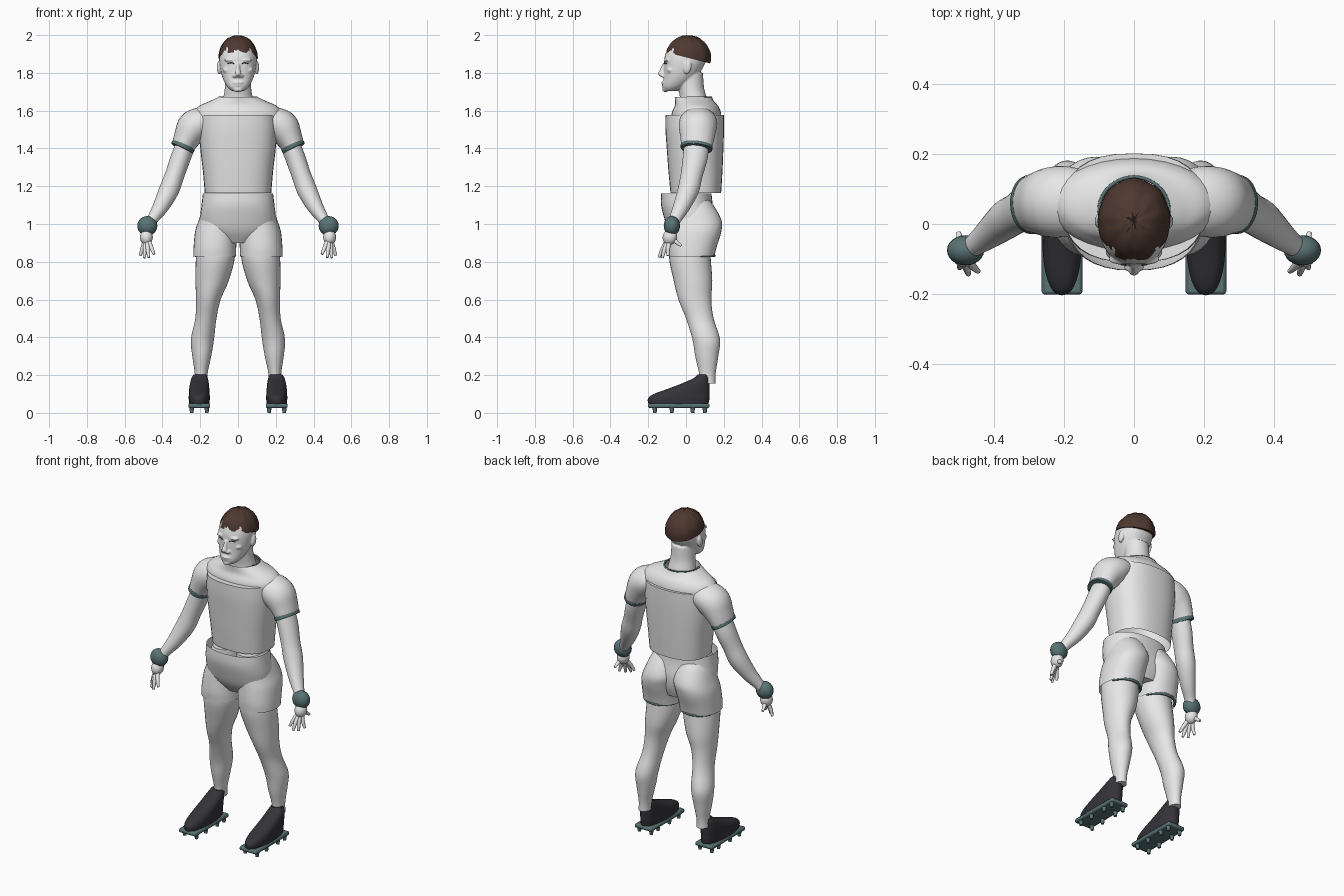
import bpy, bmesh, math, random
from mathutils import Vector, Matrix

if "Cube" in bpy.data.objects:
    bpy.data.objects.remove(bpy.data.objects["Cube"])
random.seed(4)


def material(name, rgb):
    m = bpy.data.materials.new(name)
    m.use_nodes = True
    m.diffuse_color = (*rgb, 1)
    m.node_tree.nodes["Principled BSDF"].inputs["Base Color"].default_value = (*rgb, 1)
    return m


pale = material("pale grey", (0.8, 0.8, 0.8))
teal = material("slate teal", (0.1, 0.17, 0.175))
brown = material("dark brown", (0.075, 0.04, 0.03))
black = material("charcoal", (0.035, 0.033, 0.04))
orange = material("lace orange", (0.6, 0.22, 0.05))


def finish(name, bm, mat, mirror=False, angle=50):
    bmesh.ops.recalc_face_normals(bm, faces=bm.faces)
    me = bpy.data.meshes.new(name)
    bm.to_mesh(me)
    bm.free()
    me.materials.append(mat)
    ob = bpy.data.objects.new(name, me)
    bpy.context.collection.objects.link(ob)
    bpy.context.view_layer.objects.active = ob
    bpy.ops.object.select_all(action="DESELECT")
    ob.select_set(True)
    bpy.ops.object.shade_smooth_by_angle(angle=math.radians(angle))
    if mirror:
        ob.modifiers.new("mirror", "MIRROR").use_mirror_merge = False
    return ob


def spline(rows, steps):
    """Catmull-Rom through rows of equal length."""
    out = []
    for i in range(len(rows) - 1):
        p0, p1, p2 = rows[max(i - 1, 0)], rows[i], rows[i + 1]
        p3 = rows[min(i + 2, len(rows) - 1)]
        for s in range(steps):
            t = s / steps
            out.append([0.5 * (2 * b + (c - a) * t + (2 * a - 5 * b + 4 * c - d) * t * t
                               + (3 * b - a - 3 * c + d) * t ** 3)
                        for a, b, c, d in zip(p0, p1, p2, p3)])
    return out + [list(rows[-1])]


def loft(bm, rows, follow=False, power=2, steps=4, sides=32, caps=(True, True)):
    """Rows are x, y, z, radius across, radius front to back."""
    rows = spline(rows, steps)
    rings = []
    for i, (x, y, z, a, b) in enumerate(rows):
        u, v = Vector((1, 0, 0)), Vector((0, 1, 0))
        if follow:
            t = Vector(rows[min(i + 1, len(rows) - 1)][:3]) - Vector(rows[max(i - 1, 0)][:3])
            u = v.cross(t).normalized()
            v = t.cross(u).normalized()
        ring = []
        for k in range(sides):
            c, s = math.cos(math.tau * k / sides), math.sin(math.tau * k / sides)
            cu = math.copysign(abs(c) ** (2 / power), c) * a
            sv = math.copysign(abs(s) ** (2 / power), s) * b
            ring.append(bm.verts.new(Vector((x, y, z)) + u * cu + v * sv))
        rings.append(ring)
    for r, q in zip(rings, rings[1:]):
        for k in range(sides):
            j = (k + 1) % sides
            bm.faces.new((r[k], r[j], q[j], q[k]))
    for ring, cap in zip((rings[0], rings[-1]), caps):
        if cap:
            bm.faces.new(ring)


def part(name, rows, mat, mirror=False, **kw):
    bm = bmesh.new()
    loft(bm, rows, **kw)
    return finish(name, bm, mat, mirror)


def ball(bm, centre, radii, tilt=0, seg=24):
    m = (Matrix.Translation(centre) @ Matrix.Rotation(tilt, 4, "X")
         @ Matrix.Diagonal((*radii, 1)))
    return bmesh.ops.create_uvsphere(bm, u_segments=seg, v_segments=seg // 2, radius=1, matrix=m)


def cord(name, points, depth, mat, mirror=False):
    cu = bpy.data.curves.new(name, "CURVE")
    cu.dimensions = "3D"
    cu.bevel_depth, cu.bevel_resolution, cu.use_fill_caps = depth, 2, True
    sp = cu.splines.new("POLY")
    sp.points.add(len(points) - 1)
    for p, co in zip(sp.points, points):
        p.co = (*co, 1)
    cu.materials.append(mat)
    ob = bpy.data.objects.new(name, cu)
    bpy.context.collection.objects.link(ob)
    if mirror:
        ob.modifiers.new("mirror", "MIRROR")


def arc(cx, cy, z, rx, ry, start, end, n=24):
    angles = [math.radians(start + (end - start) * i / n) for i in range(n + 1)]
    return [(cx + rx * math.cos(a), cy + ry * math.sin(a), z) for a in angles]


# Head, neck and facial features fused into one skin
bm = bmesh.new()
loft(bm, [(0, -.08, 1.705, .035, .035), (0, -.062, 1.73, .06, .062), (0, -.03, 1.78, .084, .088),
          (0, -.01, 1.84, .097, .106), (0, .0, 1.89, .097, .112), (0, .005, 1.94, .08, .095),
          (0, .005, 1.97, .045, .055)], power=2.2)
loft(bm, [(0, .045, 1.58, .1, .08), (0, .04, 1.66, .08, .072), (0, .028, 1.72, .07, .068),
          (0, .02, 1.8, .068, .07)])
loft(bm, [(0, -.112, 1.85, .01, .012), (0, -.123, 1.82, .011, .014),
          (0, -.13, 1.795, .017, .018), (0, -.12, 1.778, .016, .012)], sides=16)
ball(bm, (0, -.116, 1.748), (.03, .015, .009))
ball(bm, (0, -.112, 1.735), (.026, .016, .009))
ball(bm, (0, -.108, 1.712), (.026, .018, .014))
for s in (-1, 1):
    ball(bm, (s * .04, -.1, 1.868), (.034, .016, .009))
    ball(bm, (s * .018, -.122, 1.785), (.011, .013, .01))
    ball(bm, (s * .055, -.08, 1.815), (.026, .022, .018))
    ball(bm, (s * .1, .008, 1.828), (.012, .02, .036), -.2)
head = finish("head", bm, pale)
rm = head.modifiers.new("fuse", "REMESH")
rm.mode, rm.voxel_size, rm.use_smooth_shade = "VOXEL", .005, True
sm = head.modifiers.new("soften", "SMOOTH")
sm.iterations, sm.factor = 3, .5

# Eyelid lines
cord("eyelids", [(.022, -.117, 1.849), (.036, -.115, 1.854), (.054, -.103, 1.849)], .0025, brown, True)

# Hair cap with a rim that drops toward the back
bm = bmesh.new()
ball(bm, (0, .01, 1.88), (.103, .12, .118), seg=48)
for v in bm.verts:
    d = Vector(v.co) - Vector((0, .01, 1.88))
    v.co += d * (random.uniform(-.01, .02) + .012 * math.sin(9 * math.atan2(d.y, d.x)) * (abs(d.z) < .11))
bmesh.ops.bisect_plane(bm, geom=bm.verts[:] + bm.edges[:] + bm.faces[:], plane_co=(0, 0, 1.882),
                       plane_no=(0, .25, 1), clear_inner=True)
bmesh.ops.holes_fill(bm, edges=[e for e in bm.edges if e.is_boundary], sides=0)
for v in bm.verts:
    v.co.z = min(v.co.z, 2)
finish("hair", bm, brown)

# Shirt: body tube, shoulder yoke and sleeves
part("shirt_body", [(0, .052, 1.163, .176, .134), (0, .05, 1.28, .186, .143), (0, .048, 1.4, .2, .15),
                    (0, .046, 1.5, .205, .155), (0, .046, 1.578, .2, .155)],
     pale, power=2.5, caps=(False, True))
part("shirt_yoke", [(0, .06, 1.45, .2, .11), (0, .055, 1.55, .235, .13), (0, .055, 1.59, .235, .13),
                    (0, .055, 1.625, .205, .115), (0, .045, 1.65, .15, .103), (0, .038, 1.673, .102, .098)],
     pale, caps=(True, False))
part("sleeves", [(.13, .065, 1.555, .06, .085), (.19, .065, 1.54, .08, .1), (.235, .062, 1.51, .09, .1),
                 (.27, .06, 1.455, .072, .09), (.296, .056, 1.4, .058, .08)],
     pale, True, follow=True, caps=(True, False))
part("sleeve_bands", [(.288, .057, 1.417, .063, .084), (.292, .056, 1.408, .064, .085),
                      (.297, .055, 1.398, .063, .084)], teal, True, follow=True)
cord("collar_trim", arc(0, .038, 1.671, .1, .096, -20, 200), .005, teal)

# Arms
part("arms", [(.26, .058, 1.46, .05, .065), (.3, .05, 1.36, .053, .066), (.335, .03, 1.26, .051, .058),
              (.365, .012, 1.18, .053, .056), (.41, -.025, 1.09, .042, .044),
              (.455, -.06, 1.02, .029, .032), (.482, -.08, .96, .026, .03)], pale, True, follow=True)

# Wristbands
bm = bmesh.new()
ball(bm, (.48, -.075, .99), (.053, .043, .052))
finish("wristbands", bm, teal, True)

# Hands: palm, four fingers and a thumb
bm = bmesh.new()
palm = Vector((.485, -.085, .93))
ball(bm, palm, (.034, .038, .042), -.35)
for tip in ((.518, -.095, .832), (.497, -.125, .82), (.472, -.143, .822), (.444, -.135, .84), (.5, -.025, .885)):
    tip = Vector(tip)
    root = palm.lerp(tip, .2) + Vector((0, 0, .005))
    mid = root.lerp(tip, .55) + Vector((0, -.004, 0))
    loft(bm, [(*root, .012, .013), (*mid, .011, .011), (*tip, .007, .007)], follow=True, sides=12)
finish("hands", bm, pale, True)

# Shorts: open waist, two legs, hem trim at the back
part("shorts_waist", [(0, .04, .9, .1, .09), (0, .03, .96, .185, .12), (0, .02, 1.03, .2, .135),
                      (0, .005, 1.1, .193, .137), (0, .002, 1.162, .186, .133)],
     pale, power=2.3, caps=(True, False))
part("shorts_legs", [(.124, .03, .828, .113, .12), (.122, .035, .88, .113, .128), (.115, .05, .96, .112, .137),
                     (.1, .053, 1.02, .108, .135), (.09, .03, 1.1, .09, .115), (.08, .01, 1.15, .07, .09)],
     pale, True, power=2.2, caps=(False, True))
cord("hem_trim", arc(.124, .03, .832, .108, .118, 25, 155), .008, teal, True)

# Legs
part("legs", [(.115, .025, .95, .09, .1), (.119, .02, .83, .103, .11), (.137, .037, .7, .088, .102),
              (.157, .047, .6, .065, .087), (.17, .073, .5, .056, .073), (.188, .107, .39, .061, .073),
              (.192, .11, .3, .05, .061), (.195, .113, .21, .034, .044), (.197, .113, .155, .034, .043)],
     pale, True, follow=False)

# Shoes
part("shoes", [(.205, -.04, .045, .053, .158), (.205, -.039, .075, .056, .163), (.205, -.023, .1, .055, .148),
               (.205, .018, .13, .053, .107), (.204, .056, .16, .049, .068),
               (.203, .082, .185, .043, .04), (.202, .088, .202, .033, .028)], black, True, power=2.3)

# Soles with studs
bm = bmesh.new()
bmesh.ops.create_cube(bm, size=1, matrix=Matrix.Translation((.205, -.038, .038))
                      @ Matrix.Diagonal((.116, .326, .024, 1)))
sole = finish("soles", bm, teal, True, 30)
bv = sole.modifiers.new("bevel", "BEVEL")
bv.width, bv.segments = .009, 2
bm = bmesh.new()
for y in (-.165, -.075, .035, .1):
    for x in (.165, .245):
        bmesh.ops.create_cone(bm, cap_ends=True, segments=12, radius1=.009, radius2=.013, depth=.028,
                              matrix=Matrix.Translation((x, y, .014)))
finish("studs", bm, teal, True, 30)

# Laces across the instep
for i, mat in enumerate((orange, teal, orange)):
    y = -.06 + .028 * i
    z = .119 + .011 * i
    cord("lace_%d" % (i + 1), [(.177, y + .012, z), (.205, y, z + .004), (.233, y + .012, z)], .004, mat, True)
